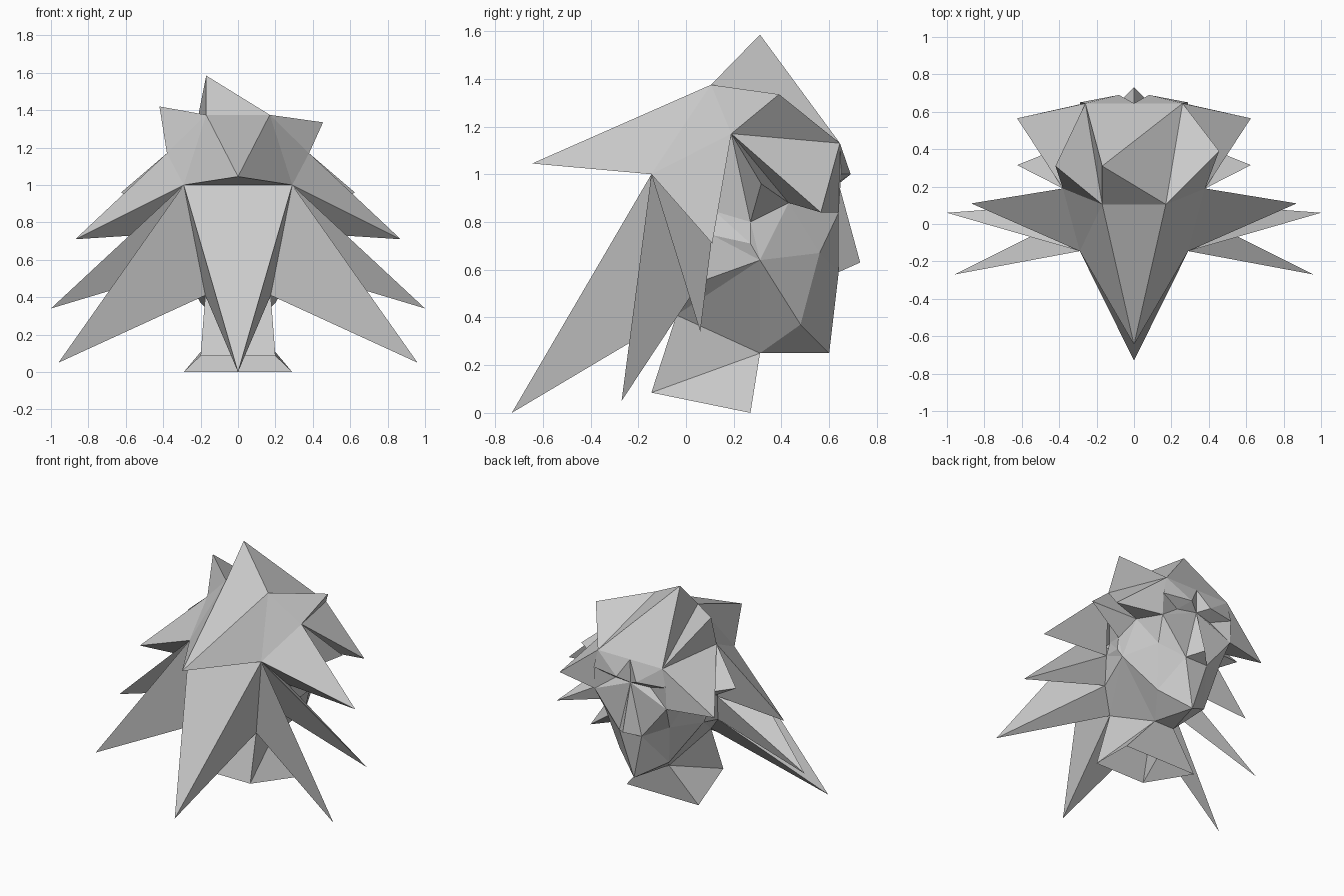
import bpy
import bmesh
from mathutils import Vector

cube = bpy.data.objects.get("Cube")
if cube:
    bpy.data.objects.remove(cube, do_unlink=True)

grey = bpy.data.materials.new("plain_grey")
grey.use_nodes = True
grey.diffuse_color = (0.6, 0.6, 0.6, 1)
grey.node_tree.nodes["Principled BSDF"].inputs["Base Color"].default_value = (0.6, 0.6, 0.6, 1)


def P(x, y, z):
    return Vector((x, y, z))


def flip(p):
    return P(-p.x, p.y, p.z)


def part(name, faces, centre, mirror=False):
    """Flat-sided shell whose faces all point away from the centre."""
    bm = bmesh.new()
    for points in faces:
        face = bm.faces.new([bm.verts.new(p) for p in points])
        face.normal_update()
        if face.normal.dot(face.calc_center_median() - centre) < 0:
            face.normal_flip()
    bmesh.ops.remove_doubles(bm, verts=bm.verts, dist=0.0005)
    mesh = bpy.data.meshes.new(name)
    bm.to_mesh(mesh)
    bm.free()
    mesh.materials.append(grey)
    obj = bpy.data.objects.new(name, mesh)
    bpy.context.collection.objects.link(obj)
    if mirror:
        obj.modifiers.new("mirror", 'MIRROR').use_axis[0] = True


def spike(name, base, tip, mirror=False):
    """Pyramid of hair from a ring of scalp points to a tip."""
    centre = (sum(base, Vector()) / len(base)) * 0.75 + tip * 0.25
    sides = [(a, b, tip) for a, b in zip(base, base[1:] + base[:1])]
    part(name, sides, centre, mirror)


# Scalp landmarks, +x half
crown = P(0.17, 0.105, 1.375)
temple = P(0.38, 0.19, 1.17)
hairline = P(0.26, 0.645, 1.13)
hairline_mid = P(0, 0.645, 1.13)
nape_top = P(0.29, -0.145, 1.0)
nape_low = P(0.175, -0.04, 0.41)
behind_ear = P(0.33, 0.11, 0.745)
neck_side = P(0.3, 0.06, 0.55)

# Face landmarks, +x half
brow_tip = P(0.08, 0.69, 1.0)
brow_end = P(0.29, 0.65, 1.0)
eye = P(0.14, 0.61, 0.95)
brow_side = P(0.34, 0.43, 0.88)
ear_top = P(0.36, 0.27, 0.80)
ear_fold = P(0.37, 0.27, 0.71)
ear_back = P(0.31, 0.12, 0.845)
jaw_hinge = P(0.36, 0.31, 0.64)
cheekbone = P(0.29, 0.64, 0.84)
cheek = P(0.26, 0.56, 0.67)
jaw = P(0.2, 0.48, 0.37)
throat = P(0.08, 0.31, 0.25)
chin = P(0, 0.6, 0.25)
bridge = P(0, 0.64, 0.96)
nostril = P(0.09, 0.64, 0.59)
nose_tip = P(0, 0.73, 0.63)
lip = P(0, 0.64, 0.59)

# Hair spikes on the centre line
spike("crown_spike", [crown, flip(crown), flip(hairline), hairline], P(-0.17, 0.31, 1.585))
spike("crest_spike", [crown, flip(crown), flip(nape_top), nape_top], P(0, -0.645, 1.045))
spike("rear_spike", [nape_top, flip(nape_top), flip(nape_low), nape_low], P(0, -0.73, 0))

# Uneven spikes on top of each side
left_base = [crown, temple, hairline]
spike("left_top_spike", left_base, P(0.455, 0.39, 1.335))
spike("right_top_spike", [flip(p) for p in left_base], P(-0.42, 0.31, 1.42))

# Paired hair spikes down the sides
pairs = {
    "upper_side_spikes": ([nape_top, temple, behind_ear], P(0.87, 0.11, 0.71)),
    "middle_side_spikes": ([nape_top, behind_ear, neck_side], P(1.0, 0.06, 0.34)),
    "lower_side_spikes": ([nape_top, neck_side, nape_low], P(0.96, -0.27, 0.05)),
    "front_side_spikes": ([temple, hairline, cheekbone, brow_side], P(0.625, 0.565, 0.84)),
    "ear_side_spikes": ([temple, brow_side, ear_top], P(0.625, 0.315, 0.96)),
}
for name, (base, tip) in pairs.items():
    spike(name, base, tip, True)

# Overhanging brow under the hairline
brow_faces = [
    (hairline, brow_end, brow_tip),
    (hairline, brow_tip, hairline_mid),
    (hairline_mid, brow_tip, bridge),
    (brow_tip, brow_end, eye),
    (brow_tip, eye, bridge),
]
part("brow", brow_faces, P(0, 0.6, 1.05), True)

# Ears
ear_faces = [
    (ear_back, ear_top, ear_fold),
    (ear_back, ear_fold, behind_ear),
    (ear_top, brow_side, jaw_hinge),
    (ear_top, ear_fold, jaw_hinge),
    (behind_ear, ear_fold, jaw_hinge),
]
part("ears", ear_faces, P(0, 0.25, 0.75), True)

# Head between the hair and the neck
head_faces = [
    (crown, temple, nape_top),
    (temple, ear_top, ear_back),
    (hairline, brow_end, cheekbone),
    (brow_end, cheekbone, eye),
    (eye, cheekbone, bridge),
    (bridge, cheekbone, nostril),
    (nostril, cheekbone, cheek),
    (nostril, cheek, jaw),
    (nostril, jaw, chin),
    (nostril, chin, lip),
    (brow_side, cheekbone, cheek),
    (brow_side, cheek, jaw_hinge),
    (cheek, jaw, jaw_hinge),
    (behind_ear, neck_side, jaw_hinge),
    (neck_side, nape_low, jaw_hinge),
    (jaw_hinge, nape_low, throat),
    (jaw_hinge, throat, jaw),
    (jaw, throat, chin),
    (chin, throat, P(0, throat.y, throat.z)),
]
part("head", head_faces, P(0, 0.25, 0.75), True)

# Nose
part("nose", [(bridge, nose_tip, nostril), (nostril, nose_tip, lip)], P(0, 0.6, 0.75), True)

# Neck flaring to an open base
collar_back = P(0.2, -0.145, 0.085)
collar_front = P(0.29, 0.27, 0)
neck_faces = [
    (nape_low, collar_back, throat),
    (collar_back, collar_front, throat),
    (throat, flip(throat), flip(collar_front), collar_front),
    (nape_low, flip(nape_low), flip(collar_back), collar_back),
]
neck_faces += [tuple(flip(p) for p in face) for face in neck_faces[:2]]
part("neck", neck_faces, P(0, 0.1, 0.2))
